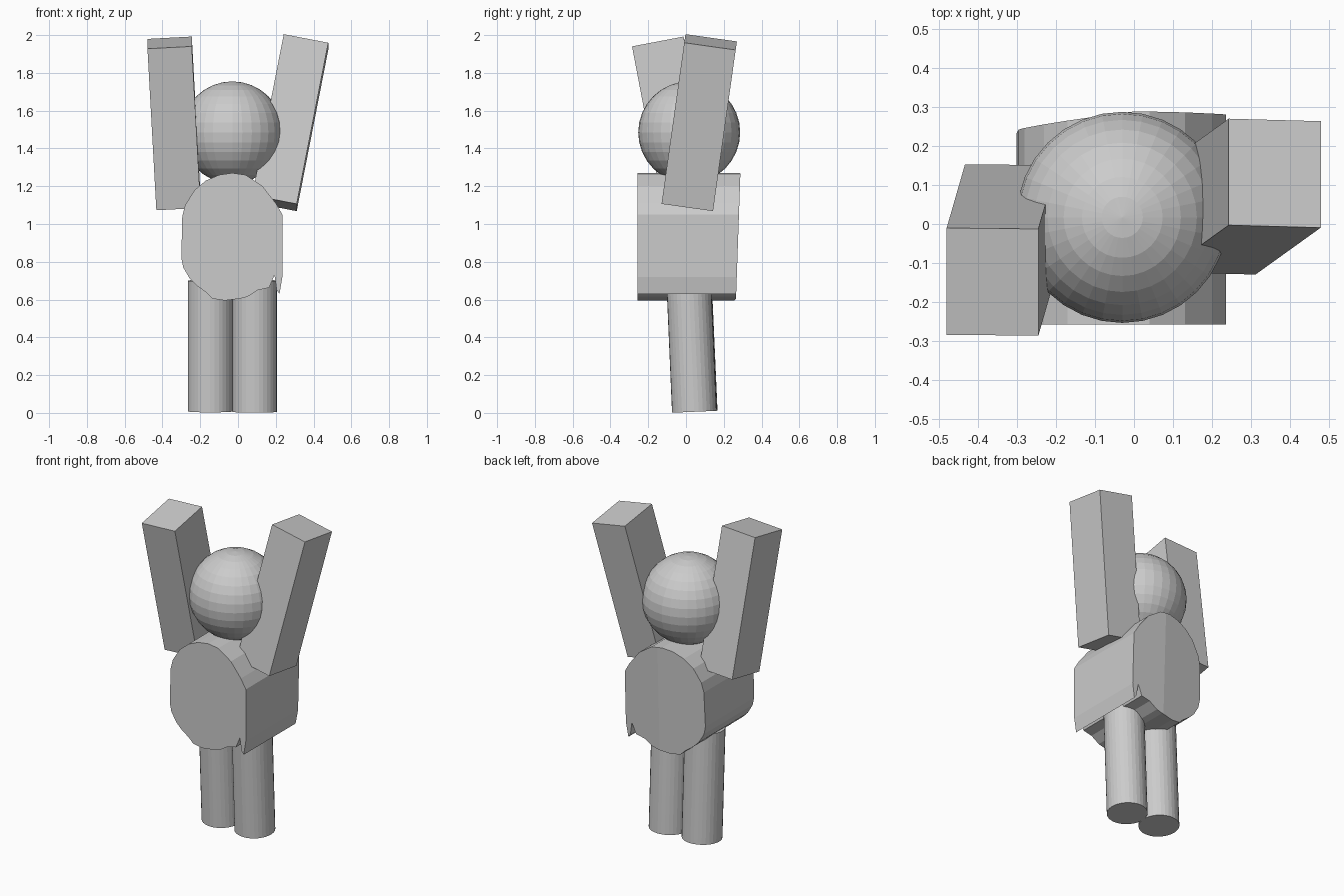
import bpy, bmesh
from mathutils import Vector, Matrix

cube = bpy.data.objects.get("Cube")
if cube:
    bpy.data.objects.remove(cube, do_unlink=True)

grey = bpy.data.materials.new("plain_grey")
grey.use_nodes = True
COLOUR = (0.6, 0.6, 0.6, 1)
grey.diffuse_color = COLOUR
grey.node_tree.nodes["Principled BSDF"].inputs["Base Color"].default_value = COLOUR


def add_part(name, bm):
    bmesh.ops.recalc_face_normals(bm, faces=bm.faces)
    mesh = bpy.data.meshes.new(name)
    bm.to_mesh(mesh)
    bm.free()
    mesh.materials.append(grey)
    obj = bpy.data.objects.new(name, mesh)
    bpy.context.collection.objects.link(obj)
    return obj


def frame(bottom, top):
    """Matrix centred between two points, with its z axis running along them."""
    b, t = Vector(bottom), Vector(top)
    z = (t - b).normalized()
    y = z.cross(Vector((1, 0, 0))).normalized()
    x = y.cross(z)
    rot = Matrix((x, y, z)).transposed().to_4x4()
    return Matrix.Translation((b + t) / 2) @ rot, (t - b).length


def arm(name, bottom, top, width, depth):
    mat, length = frame(bottom, top)
    bm = bmesh.new()
    bmesh.ops.create_cube(bm, size=1, matrix=mat @ Matrix.Diagonal((width, depth, length, 1)))
    add_part(name, bm)


def leg(name, bottom, top, radius):
    mat, length = frame(bottom, top)
    bm = bmesh.new()
    bmesh.ops.create_cone(bm, cap_ends=True, segments=32, radius1=radius, radius2=radius,
                          depth=length, matrix=mat)
    add_part(name, bm)


# Head
bm = bmesh.new()
bmesh.ops.create_uvsphere(bm, u_segments=32, v_segments=16, radius=0.27,
                          matrix=Matrix.Translation((-0.03, 0.017, 1.485)))
add_part("head", bm)

# Raised arms
arm("right_arm", (-0.315, 0.015, 1.105), (-0.362, -0.148, 1.96), 0.235, 0.278)
arm("left_arm", (0.193, 0.01, 1.11), (0.36, 0.13, 1.963), 0.24, 0.275)

# Legs
leg("right_leg", (-0.147, 0.049, 0.008), (-0.147, 0.018, 0.7), 0.118)
leg("left_leg", (0.088, 0.044, 0.006), (0.088, 0.014, 0.7), 0.118)

# Torso: outline swept from front to back, with a notched lower corner
outline = [(-0.03, 1.27), (-0.1, 1.26), (-0.17, 1.23), (-0.23, 1.18), (-0.28, 1.1),
           (-0.295, 1.04), (-0.3, 0.82), (-0.29, 0.77), (-0.255, 0.71), (-0.22, 0.675),
           (-0.165, 0.635), (-0.135, 0.605), (-0.07, 0.595), (0.01, 0.605), (0.05, 0.615),
           (0.105, 0.65), (0.165, 0.663), (0.193, 0.73), (0.205, 0.65), (0.22, 0.63),
           (0.235, 0.72), (0.235, 1.05), (0.2, 1.11), (0.13, 1.2), (0.04, 1.26)]
bm = bmesh.new()
front = bm.faces.new([bm.verts.new((x, -0.257, z)) for x, z in outline])
swept = bmesh.ops.extrude_face_region(bm, geom=[front], use_keep_orig=True)
back = [v for v in swept["geom"] if isinstance(v, bmesh.types.BMVert)]
for v in back:
    v.co.y = 0.288
bmesh.ops.bisect_plane(bm, geom=bm.verts[:] + bm.edges[:] + bm.faces[:],
                       plane_co=(0, 0, 0), plane_no=(1, 0, 0))
# Lean the back wall and turn its right half slightly forward
for v in bm.verts:
    if v.co.y > 0.2:
        v.co.y -= 0.035 * (1.27 - v.co.z) + 0.13 * max(0, -v.co.x)
add_part("torso", bm)
